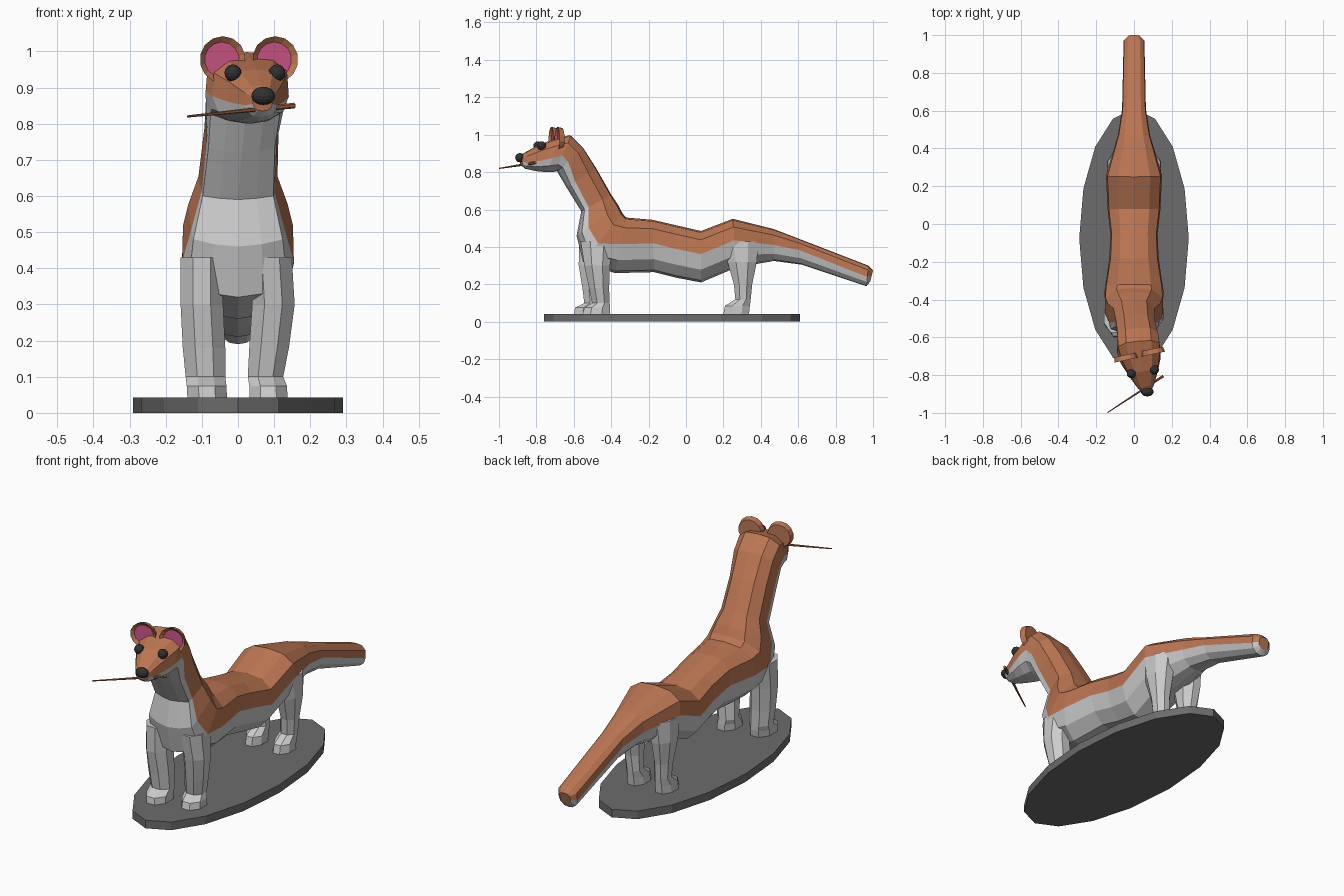
import bpy, bmesh
from math import sin, cos, pi, radians
from mathutils import Vector, Matrix

if "Cube" in bpy.data.objects:
    bpy.data.objects.remove(bpy.data.objects["Cube"])


def material(name, rgb):
    m = bpy.data.materials.new(name)
    m.diffuse_color = (*rgb, 1)
    m.use_nodes = True
    m.node_tree.nodes["Principled BSDF"].inputs["Base Color"].default_value = m.diffuse_color
    return m


FUR = material("fur", (0.50, 0.18, 0.085))
PALE = material("pale_fur", (0.6, 0.6, 0.6))
PINK = material("pink", (0.60, 0.09, 0.24))
BLACK = material("black", (0.03, 0.03, 0.03))
DARK = material("dark_grey", (0.15, 0.15, 0.15))
WOOD = material("wood", (0.36, 0.13, 0.06))
YAW = radians(12)


def finish(bm, name, *mats):
    bmesh.ops.recalc_face_normals(bm, faces=bm.faces)
    me = bpy.data.meshes.new(name)
    bm.to_mesh(me)
    bm.free()
    ob = bpy.data.objects.new(name, me)
    bpy.context.collection.objects.link(ob)
    for m in mats:
        me.materials.append(m)
    return ob


def loft(name, rings, mats, pale_range=()):
    """Skin closed rings of equal length; columns in pale_range use slot 1."""
    bm = bmesh.new()
    vs = [[bm.verts.new(p) for p in r] for r in rings]
    n = len(vs[0])
    for a, b in zip(vs, vs[1:]):
        for i in range(n):
            j = (i + 1) % n
            f = bm.faces.new((a[i], a[j], b[j], b[i]))
            f.material_index = 1 if i in pale_range else 0
    bm.faces.new(vs[0])
    bm.faces.new(vs[-1])
    return finish(bm, name, *mats)


def body_ring(ty, tz, by, bz, hw, cx, b):
    """Ring between a top and a bottom point; b = height of the colour line."""
    top, bot = Vector((cx, ty, tz)), Vector((cx, by, bz))
    yaw = YAW * cx / 0.06
    side = Vector((cos(yaw), sin(yaw), 0)) * hw
    half = [(0.58, 0.97), (0.95, b + (1 - b) * 0.62), (min(1, 0.7 + 0.7 * b), b),
            (0.85, b * 0.45), (0.45, 0.04)]
    pts = [(0, 1)] + half + [(0, 0)] + [(-u, v) for u, v in reversed(half)]
    return [bot.lerp(top, v) + side * u for u, v in pts]


# body, tail, neck and head: top y,z  bottom y,z  half width  centre x  colour line
BODY = [
    (1.00, .275, .985, .215, .03, 0, .5),
    (.975, .30, .965, .19, .055, 0, .45),
    (.60, .445, .62, .305, .063, 0, .55),
    (.47, .495, .47, .325, .085, 0, .5),
    (.25, .55, .27, .29, .148, 0, .56),
    (.08, .485, .08, .21, .14, 0, .55),
    (-.05, .515, -.05, .235, .125, 0, .55),
    (-.18, .545, -.17, .265, .13, 0, .55),
    (-.32, .557, -.38, .26, .155, 0, .52),
    (-.34, .58, -.55, .32, .16, 0, .38),
    (-.36, .62, -.585, .46, .145, 0, .28),
    (-.40, .68, -.56, .59, .115, 0, .25),
    (-.48, .82, -.64, .72, .108, .01, .28),
    (-.55, .93, -.69, .805, .113, .02, .38),
    (-.62, .998, -.71, .80, .115, .025, .45),
    (-.69, .98, -.75, .80, .107, .035, .42),
    (-.78, .95, -.80, .805, .08, .05, .38),
    (-.86, .905, -.86, .818, .046, .063, .38),
    (-.885, .885, -.88, .835, .028, .068, .4),
]
loft("body", [body_ring(*r) for r in BODY], (FUR, PALE), range(3, 9))


# legs: x, y, z, radius x, radius y
def leg(name, rows, sides=8):
    rings = [[(x + rx * cos((i + .5) * 2 * pi / sides) * 1.06,
               y + ry * sin((i + .5) * 2 * pi / sides) * 1.06, z)
              for i in range(sides)] for x, y, z, rx, ry in rows]
    loft(name, rings, (PALE,))


leg("front_leg_right", [(.09, -.475, .43, .06, .09), (.098, -.475, .30, .06, .07),
                        (.086, -.465, .18, .056, .055), (.076, -.455, .10, .05, .048),
                        (.083, -.475, .075, .053, .07), (.085, -.48, .04, .054, .075)])
leg("front_leg_left", [(-.10, -.49, .43, .06, .085), (-.10, -.50, .30, .06, .075),
                       (-.094, -.495, .18, .06, .06), (-.09, -.49, .10, .056, .055),
                       (-.087, -.515, .075, .056, .08), (-.085, -.52, .04, .056, .08)])
for s, name in ((1, "hind_leg_right"), (-1, "hind_leg_left")):
    leg(name, [(s * .08, .29, .43, .06, .10), (s * .088, .30, .32, .055, .08),
               (s * .085, .305, .20, .042, .05), (s * .08, .305, .12, .04, .042),
               (s * .08, .275, .085, .045, .068), (s * .08, .268, .04, .046, .07)])

# ears: dished discs with a pink inside
for name, loc in (("ear_left", (-.045, -.707, .977)), ("ear_right", (.1, -.675, .977))):
    bm = bmesh.new()
    bmesh.ops.create_cone(bm, cap_ends=True, segments=14, radius1=.058, radius2=.065, depth=.028)
    front = max(bm.faces, key=lambda f: f.calc_center_median().z)
    bmesh.ops.inset_region(bm, faces=[front], thickness=.016, depth=-.012)
    front.material_index = 1
    bm.transform(Matrix.Translation(loc) @ Matrix.Rotation(YAW, 4, 'Z') @ Matrix.Rotation(pi / 2, 4, 'X'))
    finish(bm, name, FUR, PINK)

# eyes and nose
for name, loc, size in (("eye_left", (-.014, -.792, .94), (.024, .024, .024)),
                        ("eye_right", (.108, -.772, .94), (.024, .024, .024)),
                        ("nose", (.07, -.888, .877), (.034, .025, .025))):
    bm = bmesh.new()
    bmesh.ops.create_uvsphere(bm, u_segments=14, v_segments=8, radius=1)
    bm.transform(Matrix.Translation(loc) @ Matrix.Diagonal((*size, 1)))
    finish(bm, name, BLACK)

# twig held in the mouth
a, b = Vector((-.14, -.998, .82)), Vector((.155, -.805, .85))
bm = bmesh.new()
bmesh.ops.create_cone(bm, cap_ends=True, segments=6, radius1=.003, radius2=.008, depth=(b - a).length)
bm.transform(Matrix.Translation((a + b) / 2) @ (b - a).to_track_quat('Z', 'Y').to_matrix().to_4x4())
finish(bm, "twig", WOOD)

# oval base
bm = bmesh.new()
bmesh.ops.create_cone(bm, cap_ends=True, segments=16, radius1=1, radius2=1, depth=.042)
bm.transform(Matrix.Translation((0, -.075, .021)) @ Matrix.Diagonal((.29, .685, 1, 1)))
finish(bm, "base", DARK)
